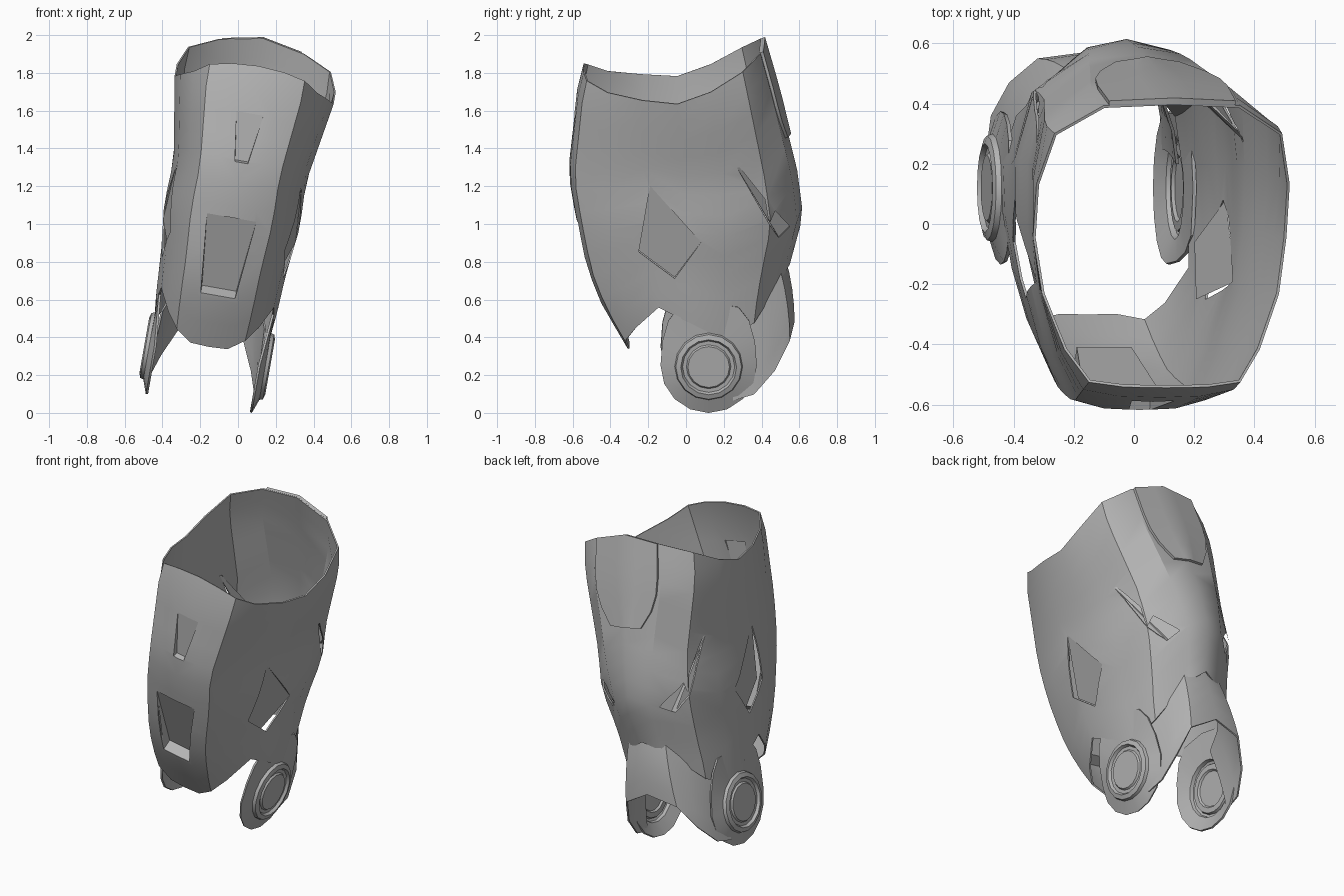
import bpy, bmesh, math
from mathutils import Matrix, Vector
from mathutils.bvhtree import BVHTree

if "Cube" in bpy.data.objects:
    bpy.data.objects.remove(bpy.data.objects["Cube"])

grey = bpy.data.materials.new("armour_grey")
grey.use_nodes = True
COLOUR = (0.45, 0.45, 0.45, 1)
grey.diffuse_color = COLOUR
grey.node_tree.nodes["Principled BSDF"].inputs["Base Color"].default_value = COLOUR

# The armour is symmetric, then leans sideways as a whole
LEAN = Matrix.Translation((-0.216, 0, 0)) @ Matrix.Rotation(math.radians(10), 4, 'Y')


def lerp(a, b, t):
    return a + (b - a) * t


def bake(obj, crease=32):
    """Apply modifiers, lean the part and set its shading."""
    deps = bpy.context.evaluated_depsgraph_get()
    mesh = bpy.data.meshes.new_from_object(obj.evaluated_get(deps))
    obj.modifiers.clear()
    obj.data = mesh
    mesh.transform(LEAN)
    mesh.shade_smooth()
    mesh.set_sharp_from_angle(angle=math.radians(crease))


def make(name, bm, thickness=0):
    mesh = bpy.data.meshes.new(name)
    bm.to_mesh(mesh)
    bm.free()
    obj = bpy.data.objects.new(name, mesh)
    bpy.context.collection.objects.link(obj)
    mesh.materials.append(grey)
    if thickness:
        mod = obj.modifiers.new("thickness", 'SOLIDIFY')
        mod.thickness = thickness
        mod.offset = -1
    return obj


def loft(rows, closed=False, cap=False):
    bm = bmesh.new()
    grid = [[bm.verts.new(p) for p in row] for row in rows]
    n = len(rows[0])
    for a, b in zip(grid, grid[1:]):
        for j in range(n if closed else n - 1):
            k = (j + 1) % n
            bm.faces.new((a[j], a[k], b[k], b[j]))
    if cap:
        bm.faces.new(grid[-1])
    return bm


# Shell: half section (side, depth, bottom edge, top edge), front to back
SECTION = [(0, -1, .355, 1.865), (.33, -.99, .36, 1.855), (.6, -.945, .42, 1.83),
           (.77, -.71, .5, 1.78), (.93, -.35, .62, 1.75), (1, 0, .53, 1.735),
           (1, .35, .45, 1.8), (.91, .72, .53, 1.9), (.55, .95, .74, 1.97),
           (0, 1, .8, 2.015)]
# Height, half width, front, back, squeeze of the back
LEVELS = [(.35, .3, -.305, .45, 1.6), (.6, .325, -.45, .5, 1.7),
          (.8, .335, -.53, .55, 1.9), (1.06, .365, -.585, .62, 1.8),
          (1.3, .355, -.625, .59, 1.3), (1.75, .43, -.575, .48, 1),
          (2.03, .415, -.5, .4, 1)]


def level(w):
    for a, b in zip(LEVELS, LEVELS[1:]):
        if w <= b[0]:
            break
    t = (w - a[0]) / (b[0] - a[0])
    return [lerp(p, q, t) for p, q in zip(a, b)]


def column(k):
    """Section values at a position around the shell; 9 is the back."""
    sign = 1 if k <= 9 else -1
    k = k if k <= 9 else 18 - k
    i = min(int(k), 8)
    s, c, low, high = [lerp(p, q, k - i) for p, q in zip(SECTION[i], SECTION[i + 1])]
    return sign, s, c, low, high


def surface(k, w):
    sign, s, c, _, _ = column(k)
    _, half, front, back, squeeze = level(w)
    if c > 0:
        s = s ** lerp(1, squeeze, min(1, c * 1.5))
    return Vector((sign * half * s, (front + back) / 2 + c * (back - front) / 2, w))


ROWS = 12
shell_bm = loft([[surface(k, lerp(*column(k)[3:], r / ROWS)) for k in range(18)]
                 for r in range(ROWS + 1)], closed=True)
tree = BVHTree.FromBMesh(shell_bm)
shell = make("shin_shell", shell_bm, 0.009)
cutters = []


# Scoops: openings with a floor that slopes in to a ledge at the bottom
def scoop(name, outline, inward, depth, rise=0, ledge=True):
    inward = Vector(inward)
    pts = []
    for a, w in outline:
        start = Vector((a, 0, w)) if inward.y else Vector((0, a, w))
        pts.append(tree.ray_cast(start - inward * 2, inward)[0])
    bm = bmesh.new()
    for p in pts:
        for d in (-.06, .06):
            bm.verts.new(p + inward * d)
    bmesh.ops.convex_hull(bm, input=bm.verts)
    cutter = make(name + "_cutter", bm)
    cutter.hide_render = True
    cutters.append(cutter)
    mod = shell.modifiers.new(name, 'BOOLEAN')
    mod.operation, mod.solver, mod.object = 'DIFFERENCE', 'EXACT', cutter
    tl, tr, br, bl = pts
    push = inward * depth + Vector((0, 0, rise))
    bm = bmesh.new()
    v = [bm.verts.new(p) for p in (tl, tr, br, bl, br + push, bl + push)]
    faces = [(0, 1, 4, 5)]
    if ledge:
        faces += [(5, 4, 2, 3), (0, 5, 3), (1, 2, 4)]
    for ids in faces:
        bm.faces.new([v[i] for i in ids if v[i].is_valid])
    bmesh.ops.recalc_face_normals(bm, faces=bm.faces)
    bake(make(name, bm), 10)


scoop("front_upper_scoop", [(-.072, 1.61), (.072, 1.61), (.035, 1.345), (-.035, 1.345)],
      (0, 1, 0), .03, .01)
scoop("front_lower_scoop", [(-.132, 1.05), (.132, 1.05), (.092, .63), (-.092, .63)],
      (0, 1, 0), .05, .04)
for side, label in ((1, "left"), (-1, "right")):
    scoop(label + "_side_scoop", [(-.19, 1.28), (.08, .98), (-.06, .78), (-.25, .92)],
          (-side, 0, 0), .04, ledge=False)
    scoop(label + "_back_scoop", [(.27, 1.38), (.285, 1.38), (.55, 1.03), (.49, .98)],
          (-side, 0, 0), .03)
bake(shell)
for cutter in cutters:
    bpy.data.objects.remove(cutter)

# Raised plate on the upper back
plate_rows = []
for r, spread in enumerate((.6, .85, .93, .93, .93, .93)):
    row = []
    for j in range(-3, 4):
        k = 9 + spread * j / 3
        w = lerp(1.5, column(k)[4] + .005, r / 5)
        row.append(surface(k, w) + Vector((0, .016, 0)))
    plate_rows.append(row)
bake(make("back_plate", loft(plate_rows), .018))

# Heel guard: half section (side, depth, bottom, top) running to the back
HEEL = [(.3, .25, .12, .5), (.29, .36, .15, .57), (.25, .47, .27, .68),
        (.18, .55, .42, .79), (0, .575, .49, .84)]
heel = HEEL + [(-u, y, a, b) for u, y, a, b in reversed(HEEL[:-1])]
heel_rows = []
for r in range(5):
    t = r / 4
    heel_rows.append([(u * (1 - .3 * t * (abs(y) / .57) ** 2), y - .05 * t * t, lerp(a, b, t))
                      for u, y, a, b in heel])
bake(make("heel_guard", loft(heel_rows), .01), 40)

# Ankle guards: dished flaps carrying concentric rings
RINGS = [(.18, .312), (.174, .33), (.148, .338), (.138, .322), (.118, .322), (.11, .332)]
CENTRE_Y, CENTRE_W, SIDES = .12, .305, 16


def ring(radius, depth, flap=False):
    points = []
    for i in range(SIDES):
        a = math.tau * i / SIDES
        across, rise = math.cos(a) * radius, math.sin(a) * radius
        lean = 0
        if flap and rise > 0:
            # The upper half is squared off and reaches up under the shell
            across = math.copysign(abs(math.cos(a)) ** .5, across) * radius
            rise *= 1.35
            lean = rise * .09
        points.append((depth + lean, CENTRE_Y + across, CENTRE_W + rise))
    return points


for side, label in ((1, "left"), (-1, "right")):
    bm = loft([ring(.255, .285, True)] + [ring(*p) for p in RINGS], closed=True, cap=True)
    if side < 0:
        bmesh.ops.scale(bm, vec=(-1, 1, 1), verts=bm.verts)
        bmesh.ops.reverse_faces(bm, faces=bm.faces)
    bake(make(label + "_ankle_guard", bm, .012), 25)
